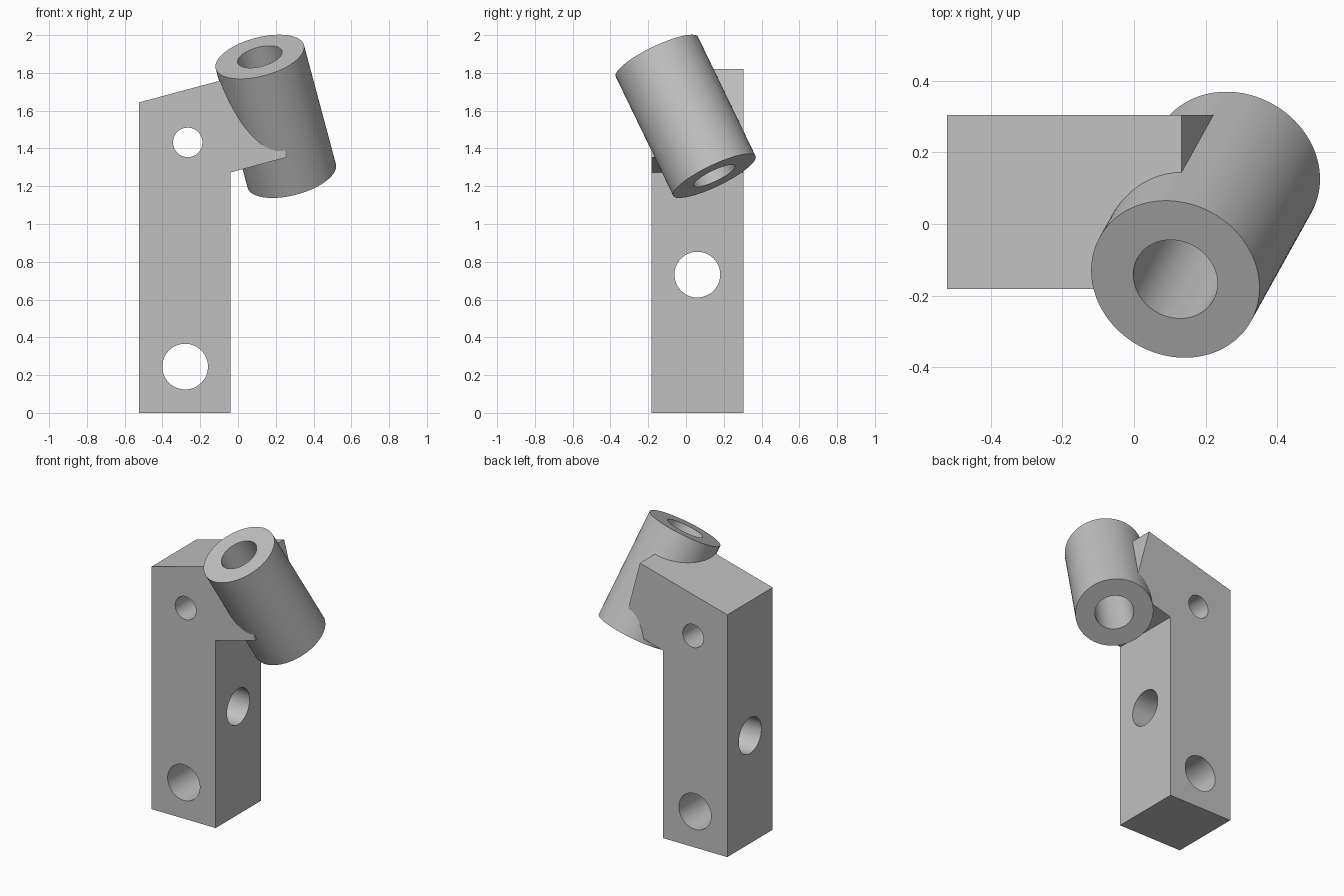
import bpy, bmesh
from math import sin, cos, radians
from mathutils import Vector

if "Cube" in bpy.data.objects:
    bpy.data.objects.remove(bpy.data.objects["Cube"], do_unlink=True)

# Single grey material
grey = bpy.data.materials.new("plain grey")
grey.use_nodes = True
grey.diffuse_color = (0.53, 0.53, 0.53, 1)
grey.node_tree.nodes["Principled BSDF"].inputs["Base Color"].default_value = grey.diffuse_color


def finish(name, bm):
    bmesh.ops.recalc_face_normals(bm, faces=bm.faces)
    mesh = bpy.data.meshes.new(name)
    bm.to_mesh(mesh)
    bm.free()
    mesh.materials.append(grey)
    obj = bpy.data.objects.new(name, mesh)
    bpy.context.collection.objects.link(obj)
    return obj


def cylinder(name, centre, axis, radius, length):
    bm = bmesh.new()
    bmesh.ops.create_cone(bm, cap_ends=True, segments=96, radius1=radius,
                          radius2=radius, depth=length)
    obj = finish(name, bm)
    obj.rotation_mode = 'QUATERNION'
    obj.rotation_quaternion = Vector(axis).to_track_quat('Z', 'Y')
    obj.location = centre
    return obj


def combine(target, tool, operation):
    mod = target.modifiers.new(tool.name, 'BOOLEAN')
    mod.operation = operation
    mod.solver = 'EXACT'
    mod.object = tool
    tool.hide_render = True
    bpy.context.view_layer.objects.active = target
    bpy.ops.object.modifier_apply(modifier=mod.name)
    bpy.data.objects.remove(tool, do_unlink=True)


# Upright post with its tilted side arm, extruded front to back
front, back = -0.182, 0.304
outline = [(-0.523, 0), (-0.04, 0), (-0.04, 1.273),
           (0.258, 1.353), (0.133, 1.82), (-0.523, 1.644)]
bm = bmesh.new()
face = bm.faces.new([bm.verts.new((x, front, z)) for x, z in outline])
side = bmesh.ops.extrude_face_region(bm, geom=[face])["geom"]
bmesh.ops.translate(bm, vec=(0, back - front, 0),
                    verts=[v for v in side if isinstance(v, bmesh.types.BMVert)])
bracket = finish("bracket", bm)

# Slanted tube, leaning in two directions
lean, tilt = radians(25), radians(15)
axis = (-sin(tilt) * cos(lean), -sin(lean), cos(tilt) * cos(lean))
centre = (0.2, -0.002, 1.57)
combine(bracket, cylinder("tube", centre, axis, 0.242, 0.72), 'UNION')
combine(bracket, cylinder("tube_bore", centre, axis, 0.121, 0.9), 'DIFFERENCE')

# Bolt holes through the post
holes = [("lower_hole", (-0.28, 0, 0.245), (0, 1, 0), 0.121),
         ("upper_hole", (-0.266, 0, 1.432), (0, 1, 0), 0.078),
         ("cross_hole", (-0.28, 0.06, 0.732), (1, 0, 0), 0.121)]
for name, place, direction, radius in holes:
    combine(bracket, cylinder(name, place, direction, radius, 1), 'DIFFERENCE')

# Smooth round walls, crisp edges
bpy.ops.object.select_all(action='DESELECT')
bracket.select_set(True)
bpy.context.view_layer.objects.active = bracket
bpy.ops.object.shade_smooth_by_angle(angle=radians(20))
